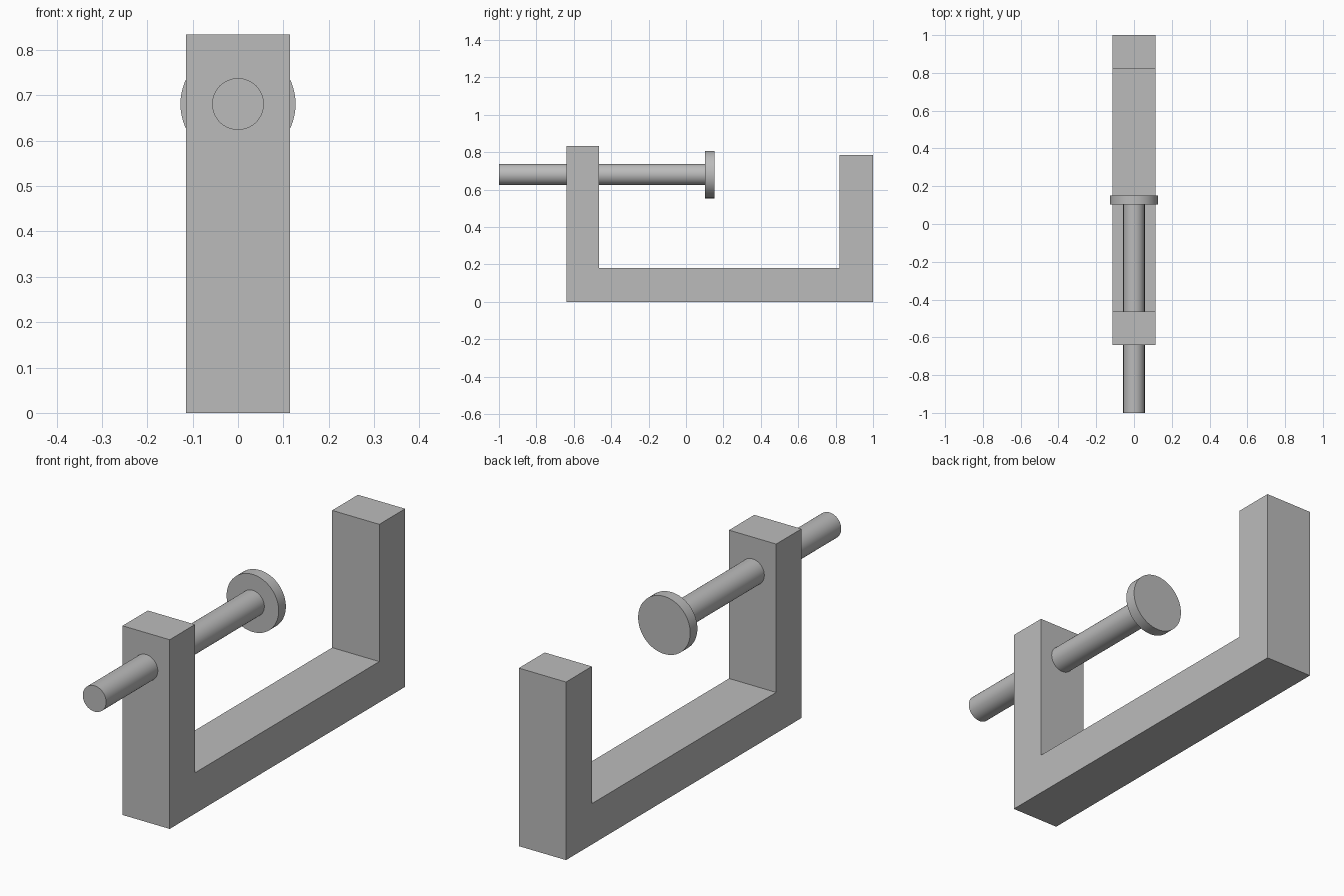
import bpy, bmesh, math
from mathutils import Matrix, Vector

cube = bpy.data.objects.get("Cube")
if cube:
    bpy.data.objects.remove(cube, do_unlink=True)

# One plain grey for the whole clamp
grey = bpy.data.materials.new("plain_grey")
grey.use_nodes = True
colour = (0.5, 0.5, 0.5, 1)
grey.diffuse_color = colour
grey.node_tree.nodes["Principled BSDF"].inputs["Base Color"].default_value = colour


def add_object(name, bm):
    bmesh.ops.recalc_face_normals(bm, faces=bm.faces)
    mesh = bpy.data.meshes.new(name)
    bm.to_mesh(mesh)
    bm.free()
    mesh.materials.append(grey)
    obj = bpy.data.objects.new(name, mesh)
    bpy.context.collection.objects.link(obj)
    return obj


def extrude_profile(name, points, half_width):
    """Extrude a (y, z) outline symmetrically along x."""
    bm = bmesh.new()
    face = bm.faces.new([bm.verts.new((-half_width, y, z)) for y, z in points])
    result = bmesh.ops.extrude_face_region(bm, geom=[face], use_keep_orig=True)
    verts = [v for v in result["geom"] if isinstance(v, bmesh.types.BMVert)]
    bmesh.ops.translate(bm, verts=verts, vec=Vector((2 * half_width, 0, 0)))
    return add_object(name, bm)


def cylinder_along_y(name, radius, start, end, z):
    bm = bmesh.new()
    placement = Matrix.Translation((0, (start + end) / 2, z)) @ Matrix.Rotation(math.pi / 2, 4, "X")
    bmesh.ops.create_cone(bm, cap_ends=True, segments=64, radius1=radius,
                          radius2=radius, depth=end - start, matrix=placement)
    obj = add_object(name, bm)
    bpy.ops.object.select_all(action="DESELECT")
    obj.select_set(True)
    bpy.context.view_layer.objects.active = obj
    bpy.ops.object.shade_smooth_by_angle(angle=math.radians(30))
    return obj


# U-shaped frame: tall front arm, base bar, slightly shorter back arm
front, front_inner, back_inner, back = -0.64, -0.464, 0.82, 1.0
base_top, front_top, back_top = 0.18, 0.834, 0.785
extrude_profile("clamp_frame", [
    (front, 0), (back, 0), (back, back_top), (back_inner, back_top),
    (back_inner, base_top), (front_inner, base_top),
    (front_inner, front_top), (front, front_top)], 0.115)

# Screw rod through the front arm, with its pressure pad
axis_height = 0.681
pad_start, pad_end = 0.102, 0.152
cylinder_along_y("screw_rod", 0.057, -1.0, pad_start, axis_height)
cylinder_along_y("pressure_pad", 0.127, pad_start, pad_end, axis_height)
